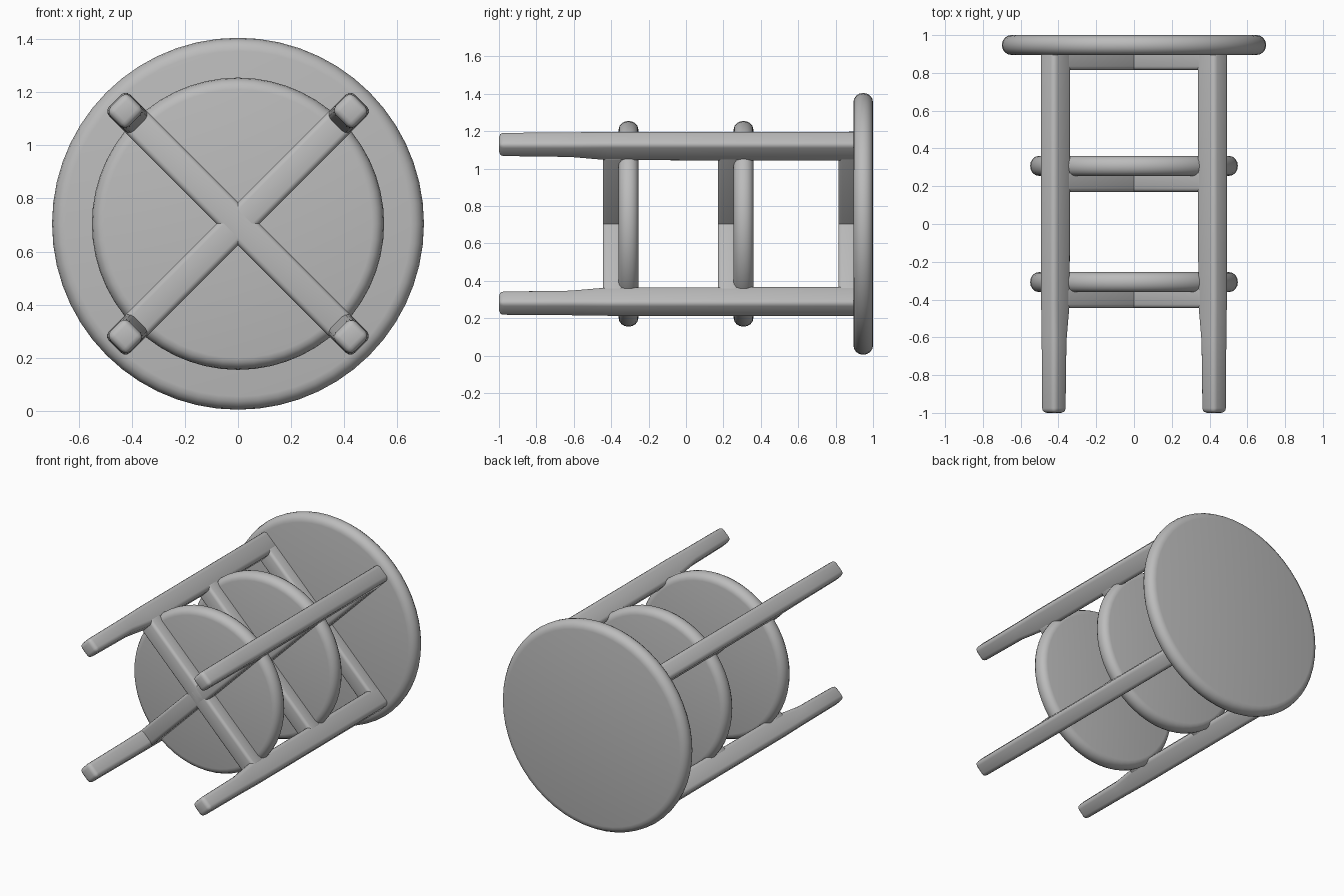
import bpy, bmesh, math
from mathutils import Vector

if "Cube" in bpy.data.objects:
    bpy.data.objects.remove(bpy.data.objects["Cube"])

CZ = 0.705  # height of the stool axis, which runs along y
S = math.sqrt(0.5)

wood = bpy.data.materials.new("plain grey")
wood.diffuse_color = (0.5, 0.5, 0.5, 1)
wood.use_nodes = True
wood.node_tree.nodes["Principled BSDF"].inputs["Base Color"].default_value = wood.diffuse_color


def finish(name, bm, bevel=0.0):
    bmesh.ops.recalc_face_normals(bm, faces=bm.faces)
    me = bpy.data.meshes.new(name)
    bm.to_mesh(me)
    bm.free()
    me.materials.append(wood)
    ob = bpy.data.objects.new(name, me)
    bpy.context.collection.objects.link(ob)
    bpy.ops.object.select_all(action='DESELECT')
    ob.select_set(True)
    bpy.context.view_layer.objects.active = ob
    if bevel:
        mod = ob.modifiers.new("rounded edges", 'BEVEL')
        mod.width = bevel
        mod.segments = 3
        mod.limit_method = 'ANGLE'
        mod.angle_limit = math.radians(30)
        bpy.ops.object.modifier_apply(modifier=mod.name)
    bpy.ops.object.shade_smooth_by_angle(angle=math.radians(40))
    return ob


def disc(name, radius, y0, y1, r, n=56):
    """Round board with a rolled rim, made of stacked rings along y."""
    bm = bmesh.new()
    steps = 8
    mid, half = (y0 + y1) / 2, (y1 - y0) / 2
    rings = []
    for i in range(steps + 1):
        a = -math.pi / 2 + math.pi * i / steps
        rad, y = radius - r + r * math.cos(a), mid + half * math.sin(a)
        rings.append([bm.verts.new((rad * math.cos(2 * math.pi * k / n), y,
                                    CZ + rad * math.sin(2 * math.pi * k / n)))
                      for k in range(n)])
    for a, b in zip(rings, rings[1:]):
        for k in range(n):
            bm.faces.new((a[k], a[(k + 1) % n], b[(k + 1) % n], b[k]))
    bm.faces.new(rings[0])
    bm.faces.new(rings[-1])
    return finish(name, bm)


def loft(name, sections, sx, sz, bevel):
    """Bar along y; each section is (y, inner radius, outer radius, half width)
    measured on the diagonal pointing to (sx, sz)."""
    bm = bmesh.new()
    u, t = Vector((sx * S, 0, sz * S)), Vector((-sz * S, 0, sx * S))
    rings = []
    for y, ri, ro, w in sections:
        c = Vector((0, y, CZ))
        rings.append([bm.verts.new(c + u * p + t * q)
                      for p, q in ((ri, -w), (ro, -w), (ro, w), (ri, w))])
    for a, b in zip(rings, rings[1:]):
        for k in range(4):
            bm.faces.new((a[k], a[(k + 1) % 4], b[(k + 1) % 4], b[k]))
    bm.faces.new(rings[0])
    bm.faces.new(rings[-1])
    return finish(name, bm, bevel)


# Seat and the two round shelves
disc("seat", 0.70, 0.895, 1.0, 0.05)
disc("upper_shelf", 0.55, 0.255, 0.36, 0.045)
disc("lower_shelf", 0.55, -0.36, -0.255, 0.045)

# Four legs, slimmer towards the feet
for sx in (-1, 1):
    for sz in (-1, 1):
        loft("leg", [(-1.0, 0.55, 0.65, 0.053), (-0.62, 0.545, 0.652, 0.055),
                     (-0.42, 0.522, 0.655, 0.056), (0.93, 0.518, 0.655, 0.057)],
             sx, sz, 0.025)

# Crossed rails under the seat and under each shelf
for label, y0, y1 in (("seat", 0.815, 0.93), ("upper", 0.17, 0.28),
                      ("lower", -0.445, -0.335)):
    for sx in (-1, 1):
        loft(label + "_rail", [(y0, -0.56, 0.56, 0.057), (y1, -0.56, 0.56, 0.057)],
             sx, 1, 0.02)
